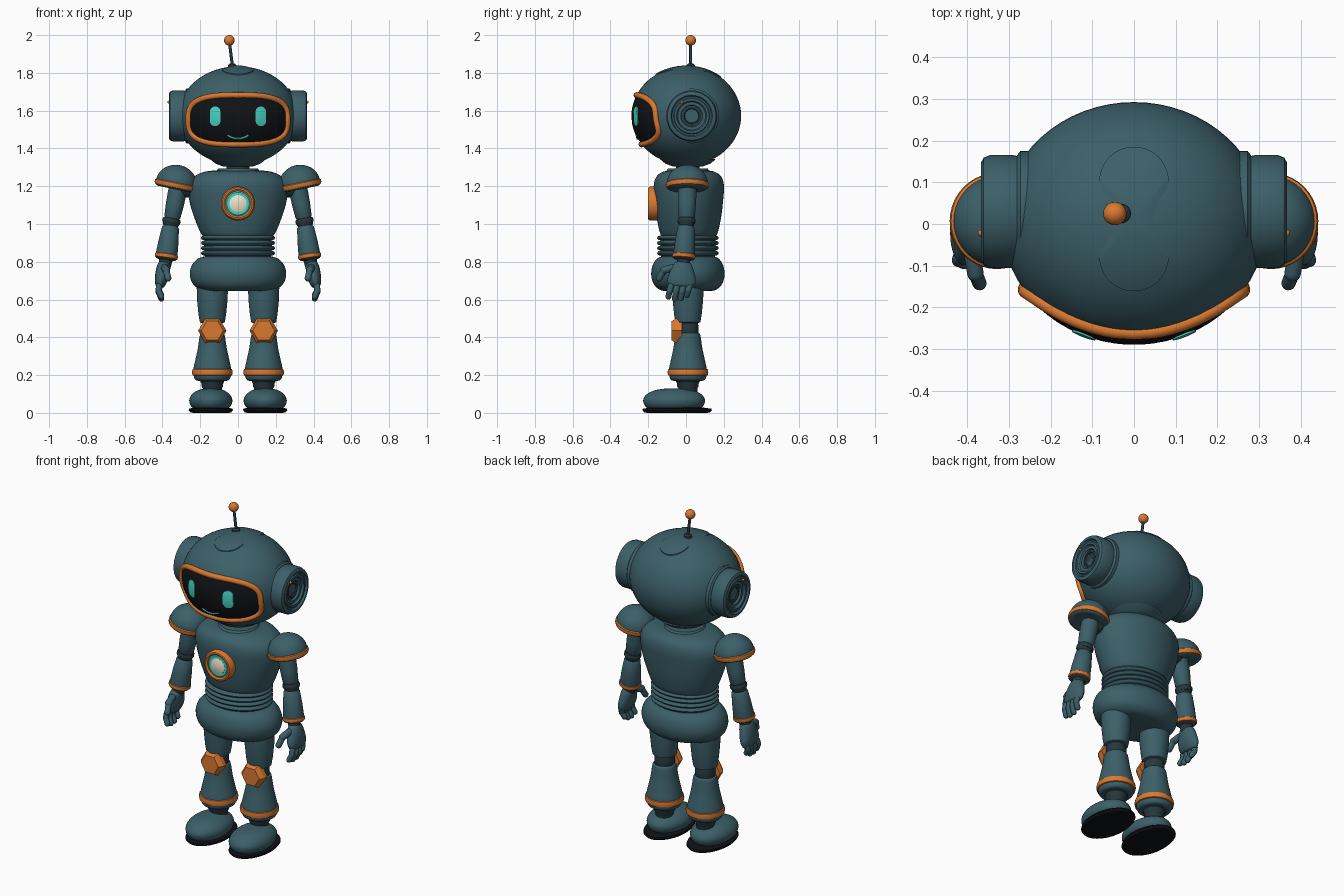
import bpy, bmesh
from math import sin, cos, pi, sqrt, copysign
from mathutils import Vector, Matrix

if "Cube" in bpy.data.objects:
    bpy.data.objects.remove(bpy.data.objects["Cube"])


def mat(name, rgb):
    m = bpy.data.materials.new(name)
    m.diffuse_color = (*rgb, 1)
    m.use_nodes = True
    m.node_tree.nodes["Principled BSDF"].inputs["Base Color"].default_value = m.diffuse_color
    return m


BODY = mat("teal_shell", (.045, .115, .14))
DARK = mat("dark_joint", (.02, .04, .048))
BLACK = mat("black_glass", (.005, .006, .008))
ORANGE = mat("orange_trim", (.7, .19, .03))
GLOW = mat("glow", (.06, .65, .55))
CREAM = mat("cream", (.85, .76, .62))


def finish(name, bm, m, angle=35):
    bmesh.ops.recalc_face_normals(bm, faces=bm.faces)
    me = bpy.data.meshes.new(name)
    bm.to_mesh(me)
    bm.free()
    me.materials.append(m)
    ob = bpy.data.objects.new(name, me)
    bpy.context.collection.objects.link(ob)
    bpy.ops.object.select_all(action='DESELECT')
    ob.select_set(True)
    bpy.context.view_layer.objects.active = ob
    if angle:
        bpy.ops.object.shade_smooth_by_angle(angle=angle * pi / 180)
    return ob


def spline(pts, k=5):
    # Catmull-Rom through profile points
    p = [Vector(q) for q in pts]
    p = [p[0]] + p + [p[-1]]
    out = []
    for a, b, c, d in zip(p, p[1:], p[2:], p[3:]):
        for i in range(k):
            t = i / k
            out.append(.5 * (2 * b + (c - a) * t + (2 * a - 5 * b + 4 * c - d) * t * t
                             + (3 * b - a - 3 * c + d) * t ** 3))
    return out + [p[-1]]


def loft(name, secs, m, loc=(0, 0, 0), rot=None, smooth=False, n=40):
    # stack of ellipses (z, rx[, ry]), capped at both ends
    secs = [(s[0], s[1], s[-1]) for s in secs]
    if smooth:
        secs = spline(secs)
    bm = bmesh.new()
    rings = [[bm.verts.new((max(rx, .0005) * cos(2 * pi * i / n), max(ry, .0005) * sin(2 * pi * i / n), z))
              for i in range(n)] for z, rx, ry in secs]
    for a, b in zip(rings, rings[1:]):
        for i in range(n):
            bm.faces.new((a[i], a[i - 1], b[i - 1], b[i]))
    bm.faces.new(rings[0])
    bm.faces.new(rings[-1])
    bm.transform(Matrix.Translation(loc) @ (rot or Matrix()))
    return finish(name, bm, m)


def ball(name, r, m, loc, n=40):
    k = n // 2
    return loft(name, [(-r[2] * cos(pi * i / k), r[0] * sin(pi * i / k), r[1] * sin(pi * i / k))
                       for i in range(k + 1)], m, loc, n=n)


def limb(name, low, high, secs, m, smooth=False, n=32):
    # loft along low -> high, section heights are fractions of the length
    v = Vector(high) - Vector(low)
    rot = Vector((0, 0, 1)).rotation_difference(v).to_matrix().to_4x4()
    return loft(name, [(s[0] * v.length, *s[1:]) for s in secs], m, low, rot, smooth, n)


def capsule(name, low, high, r, m):
    e = r / (Vector(high) - Vector(low)).length
    cap = [(e * cos(pi / 2 * i / 5), r * sin(pi / 2 * i / 5)) for i in range(6)]
    limb(name, low, high, [(-z, q) for z, q in cap] + [(1 + z, q) for z, q in cap[::-1]], m, n=16)


HC, HR = Vector((0, .002, 1.573)), Vector((.316, .29, .262))


def on_head(u, v, k, top=False):
    # project a front (x, z) or top (x, y) point on to the scaled head surface
    r = HR * k
    a, b, c = (0, 1, 2) if top else (0, 2, 1)
    p = Vector((0, 0, 0))
    p[a], p[b] = u - HC[a], v - HC[b]
    h = r[c] * sqrt(max(0, 1 - (p[a] / r[a]) ** 2 - (p[b] / r[b]) ** 2))
    p[c] = h if top else -h
    return p + HC


def stadium(r, half):
    return lambda t: (r * cos(t), r * sin(t) + copysign(half, sin(t)))


def squircle(a, b, e):
    return lambda t: (a * copysign(abs(cos(t)) ** (2 / e), cos(t)), b * copysign(abs(sin(t)) ** (2 / e), sin(t)))


def patch(name, outline, cu, cv, k, m, top=False, n=64, rings=10):
    # raised plate following the head
    bm = bmesh.new()
    loops = []
    for j in range(1, rings + 2):
        s, kk = (j / rings, k) if j <= rings else (1, k - .03)
        pts = [outline(2 * pi * (i + .5) / n) for i in range(n)]
        loops.append([bm.verts.new(on_head(cu + s * u, cv + s * v, kk, top)) for u, v in pts])
    bm.faces.new(loops[0])
    for a, b in zip(loops, loops[1:]):
        for i in range(n):
            bm.faces.new((a[i], a[i - 1], b[i - 1], b[i]))
    finish(name, bm, m)


def tube(name, pts, r, m, cyclic=False):
    cu = bpy.data.curves.new(name, 'CURVE')
    cu.dimensions = '3D'
    cu.bevel_depth, cu.bevel_resolution, cu.use_fill_caps = r, 4, True
    sp = cu.splines.new('POLY')
    sp.points.add(len(pts) - 1)
    for q, p in zip(sp.points, pts):
        q.co = (*p, 1)
    sp.use_cyclic_u = cyclic
    cu.materials.append(m)
    bpy.context.collection.objects.link(bpy.data.objects.new(name, cu))


# head, crown plate, visor and face
ball("head", HR, BODY, HC, 64)
patch("crown_plate", stadium(.083, .09), 0, .012, 1.015, BODY, True)
edge = squircle(.262, .13, 3)
patch("visor", edge, 0, 1.552, 1.004, BLACK)
tube("visor_rim", [on_head(u, 1.552 + v, 1.0) for u, v in (edge(2 * pi * i / 96) for i in range(96))],
     .016, ORANGE, True)
tube("smile", [on_head(.055 * t / 8, 1.452 + .018 * (t / 8) ** 2, 1.007) for t in range(-8, 9)], .005, GLOW)
for s in (1, -1):
    patch("eye", stadium(.028, .024), s * .121, 1.57, 1.018, GLOW, n=32, rings=4)

# antenna
loft("antenna_base", [(1.82, .024), (1.842, .022), (1.85, .012)], DARK, (-.03, .025, 0))
capsule("antenna_stem", (-.03, .025, 1.84), (-.045, .025, 1.96), .008, DARK)
ball("antenna_ball", (.028,) * 3, ORANGE, (-.046, .025, 1.972), 24)

# neck and collar
loft("head_base", [(1.305, .08), (1.32, .12), (1.345, .15)], BODY, (0, .01, 0))
loft("neck", [(1.27, .07), (1.285, .062), (1.33, .062)], DARK, (0, .01, 0))
loft("collar", [(1.265, .112), (1.28, .115), (1.293, .105), (1.295, .07)], BODY, (0, .01, 0))

# torso, bellows waist and pelvis
loft("torso", [(.935, .17, .13), (.945, .193, .15), (1.03, .23, .17), (1.12, .257, .181), (1.2, .263, .186),
               (1.25, .232, .172), (1.277, .175, .135), (1.285, .09, .08)], BODY, (0, .015, 0), smooth=True, n=56)
waist = [(.82, .17, .14)]
for i in range(4):
    waist += [(.833 + .027 * i + .0125 * (1 - cos(pi * t / 6)), .178 + .018 * sin(pi * t / 6),
               .145 + .018 * sin(pi * t / 6)) for t in range(7)]
loft("waist_bellows", waist, BODY, (0, .01, 0), n=56)
loft("pelvis", [(.645, .13, .1), (.65, .19, .145), (.68, .237, .18), (.73, .255, .194), (.78, .245, .187),
                (.815, .215, .165), (.828, .18, .14)], BODY, (0, .01, 0), smooth=True, n=56)

# chest lamp
turn = Matrix.Rotation(pi / 2, 4, 'X')
for name, m, secs in (
        ("lamp_ring", ORANGE, [(0, .09), (.045, .09), (.055, .083), (.057, .075), (.05, .066), (.03, .066)]),
        ("lamp_glow", GLOW, [(0, .067), (.042, .067), (.047, .06), (.047, .045)]),
        ("lamp_core", CREAM, [(0, .045), (.048, .045), (.055, .025), (.056, 0)])):
    loft(name, secs, m, (0, -.145, 1.108), turn)

for s in (1, -1):
    def P(x, y, z):
        return (s * x, y, z)

    # ear pod with stepped rings
    side = Matrix.Rotation(s * pi / 2, 4, 'Y')
    loft("ear_flange", [(.2, .145), (.272, .145), (.28, .135)], BODY, (0, .03, 1.572), side)
    loft("ear_pod", [(.22, .128), (.275, .132), (.29, .135), (.345, .135), (.36, .129), (.366, .118), (.366, .11),
                     (.355, .104), (.355, .096), (.362, .092), (.362, .08), (.35, .074), (.35, .058),
                     (.338, .054), (.338, .05)], BODY, (0, .03, 1.572), side)
    loft("ear_core", [(.33, .05), (.341, .05), (.344, .04), (.338, .036), (.338, 0)], DARK, (0, .03, 1.572), side)
    ball("ear_light", (.008,) * 3, ORANGE, P(.366, -.022, 1.645), 12)

    # shoulder
    ball("shoulder_joint", (.07, .055, .055), DARK, P(.27, .007, 1.195))
    tilt = Matrix.Rotation(-s * .2, 4, 'Y')
    base = P(.328, .007, 1.207)
    loft("shoulder_cap", [(-.022, .06), (-.022, .1), (0, .108), (.03, .106), (.06, .092), (.085, .067),
                          (.102, .032), (.106, 0)], BODY, base, tilt, smooth=True)
    loft("shoulder_trim", [(-.018, .1), (-.015, .11), (-.004, .115), (.008, .114), (.014, .106)], ORANGE, base, tilt)

    # arm
    sh, el, wr = P(.315, .007, 1.2), P(.353, .003, 1.01), P(.382, -.013, .81)
    limb("upper_arm", el, sh, [(.1, .038), (.14, .043), (.5, .048), (1, .05)], BODY)
    ball("elbow", (.045, .043, .043), DARK, el, 24)
    limb("elbow_ring", el, sh, [(-.04, .044), (0, .048), (.06, .048), (.1, .044)], DARK)
    limb("forearm", wr, el, [(0, .04), (.02, .054), (.12, .058), (.5, .053), (.85, .045), (.9, .038)], BODY)
    limb("cuff", wr, el, [(.03, .054), (.05, .06), (.09, .062), (.14, .061), (.17, .054)], ORANGE)
    limb("wrist", P(.39, -.016, .77), wr, [(0, .032), (1, .036)], DARK)

    # hand
    limb("palm", P(.415, -.026, .665), P(.388, -.016, .8),
         [(0, .012, .045), (.06, .024, .066), (.3, .034, .075), (.65, .037, .062), (.92, .032, .045),
          (1, .015, .025)], BODY, True)
    for y, d in ((-.08, .01), (-.047, 0), (-.014, .002), (.018, .018)):
        a, b, c = P(.418, y, .672), P(.42, y - .007, .64 + d / 2), P(.406, y - .013, .605 + d)
        capsule("finger_base", b, a, .0165, BODY)
        capsule("finger_tip", c, b, .0155, BODY)
    a, b, c = P(.388, -.07, .768), P(.38, -.118, .755), P(.37, -.142, .712)
    capsule("thumb_base", b, a, .02, BODY)
    capsule("thumb_tip", c, b, .017, BODY)

    # leg
    leg = P(.136, .01, 0)
    loft("thigh", [(.475, .055), (.48, .066), (.52, .073), (.6, .081), (.68, .083)], BODY, leg)
    loft("knee_joint", [(.4, .05), (.42, .056), (.46, .056), (.49, .05)], DARK, leg)
    pad = loft("knee_pad", [(0, .075), (.03, .075), (.055, .058)], ORANGE, P(.136, -.022, .435), turn, n=6)
    pad.data.shade_flat()
    loft("shin", [(.17, .06), (.172, .085), (.19, .097), (.23, .1), (.28, .09), (.34, .077), (.4, .068), (.42, .062),
                  (.425, .05)], BODY, leg, smooth=True)
    loft("shin_trim", [(.197, .098), (.2, .105), (.215, .108), (.23, .105), (.234, .097)], ORANGE, leg)

    # ankle and foot
    loft("ankle", [(.1, .05), (.13, .05), (.14, .057), (.155, .057), (.165, .063), (.185, .06)], DARK, leg)
    loft("foot", [(.022, .085, .13), (.03, .1, .148), (.05, .112, .161), (.075, .113, .162), (.1, .098, .143),
                  (.12, .068, .1), (.128, .03, .05), (.129, 0, 0)], BODY, P(.144, -.063, 0), smooth=True)
    loft("sole", [(0, .095, .16), (.003, .108, .174), (.014, .117, .184), (.022, .115, .181), (.028, .09, .14)],
         BLACK, P(.144, -.047, 0))
